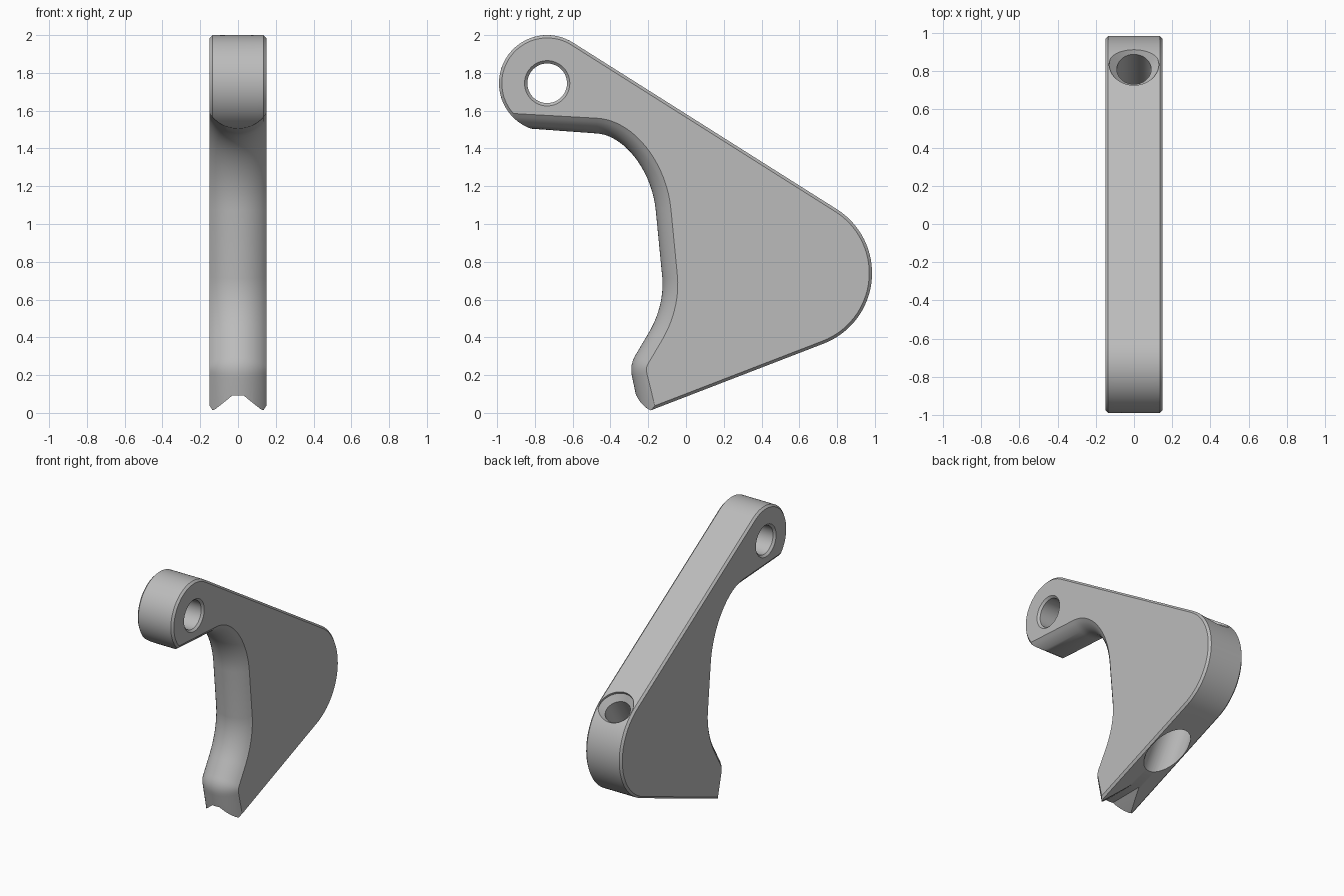
import bpy, bmesh, math
from mathutils import Vector

if "Cube" in bpy.data.objects:
    bpy.data.objects.remove(bpy.data.objects["Cube"])

HALF = 0.15                      # half thickness
CHAMFER = 0.015
BULGE, BULGE_R = 0.08, 0.18      # rounded front edge
HEAD, HEAD_R = Vector((-0.735, 1.745)), 0.255
HEEL, HEEL_R = Vector((0.585, 0.74)), 0.4
TOP_ANGLE, LOW_ANGLE = math.radians(57.7), math.radians(-68.9)

grey = bpy.data.materials.new("light grey metal")
grey.use_nodes = True
grey.diffuse_color = (0.5, 0.5, 0.5, 1)
grey.node_tree.nodes["Principled BSDF"].inputs["Base Color"].default_value = (0.5, 0.5, 0.5, 1)


def loft(name, rings):
    """Bridge equal-length rings of points and cap both ends."""
    bm = bmesh.new()
    rows = [[bm.verts.new(p) for p in ring] for ring in rings]
    for a, b in zip(rows, rows[1:]):
        for i in range(len(a)):
            j = (i + 1) % len(a)
            bm.faces.new((a[i], a[j], b[j], b[i]))
    bm.faces.new(rows[0])
    bm.faces.new(rows[-1])
    bmesh.ops.recalc_face_normals(bm, faces=bm.faces)
    mesh = bpy.data.meshes.new(name)
    bm.to_mesh(mesh)
    bm.free()
    mesh.materials.append(grey)
    obj = bpy.data.objects.new(name, mesh)
    bpy.context.collection.objects.link(obj)
    return obj


def bezier(p0, p1, p2, p3, steps):
    pts = []
    for i in range(steps + 1):
        t = i / steps
        s = 1 - t
        pts.append(Vector(p0) * s**3 + Vector(p1) * 3 * s * s * t
                   + Vector(p2) * 3 * s * t * t + Vector(p3) * t**3)
    return pts


def arc(centre, radius, start, end, steps):
    angles = [start + (end - start) * i / steps for i in range(steps + 1)]
    return [centre + radius * Vector((math.cos(a), math.sin(a))) for a in angles]


# Front edge curve, from the head down to the toe
front = [Vector((-0.92, 1.585))]
front += bezier((-0.47, 1.56), (-0.28, 1.55), (-0.105, 1.33), (-0.08, 1.08), 18)
front += bezier((-0.045, 0.72), (-0.036, 0.6), (-0.07, 0.48), (-0.13, 0.38), 12)
front += bezier((-0.195, 0.27), (-0.21, 0.245), (-0.213, 0.235), (-0.205, 0.2), 6)
front += [Vector((-0.165, 0.02))]

normals = []
for i in range(len(front)):
    a, b = front[max(i - 1, 0)], front[min(i + 1, len(front) - 1)]
    if i == 1:
        a = b - (front[1] - front[0])
    t = (b - a).normalized()
    normals.append(Vector((t.y, -t.x)))


def section(x):
    """Side outline at a given distance from the middle plane."""
    c = max(0, abs(x) - (HALF - CHAMFER))
    bulge = math.sqrt(BULGE_R**2 - x * x) - math.sqrt(BULGE_R**2 - HALF**2)
    inner = [p + n * bulge for p, n in zip(front, normals)]
    # slide the two ends along the head circle and the underside
    r = HEAD_R - c
    dz = inner[0].y - HEAD.y
    inner[0].x = HEAD.x - math.sqrt(max(r * r - dz * dz, 0))
    low = Vector((math.cos(LOW_ANGLE), math.sin(LOW_ANGLE)))
    reach = low.dot(HEEL) + HEEL_R - c
    inner[-1].y = (reach - low.x * inner[-1].x) / low.y
    start = inner[0] - HEAD
    end_angle = math.atan2(start.y, start.x) % math.tau
    outline = inner + arc(HEEL, HEEL_R - c, LOW_ANGLE, TOP_ANGLE, 32)
    outline += arc(HEAD, r, TOP_ANGLE, end_angle, 40)[:-1]
    return [(x, p.x, p.y) for p in outline]


# Main plate
half_steps = [0.02, 0.04, 0.06, 0.08, 0.1, 0.12, HALF - CHAMFER, HALF]
offsets = [-x for x in reversed(half_steps)] + [0] + half_steps
bracket = loft("bracket", [section(x) for x in offsets])


def lathe(name, origin, axis, profile, sides=48):
    """Turned cutter from (distance along axis, radius) pairs."""
    axis = Vector(axis).normalized()
    u = axis.orthogonal().normalized()
    v = axis.cross(u)
    rings = [[Vector(origin) + axis * t
              + r * (u * math.cos(k * math.tau / sides) + v * math.sin(k * math.tau / sides))
              for k in range(sides)] for t, r in profile]
    return loft(name, rings)


# Pivot hole, chamfered on both sides
pivot = lathe("pivot_hole_cutter", (0, HEAD.x, HEAD.y), (1, 0, 0),
              [(-0.17, 0.14), (-0.15, 0.12), (-0.135, 0.105),
               (0.135, 0.105), (0.15, 0.12), (0.17, 0.14)])
# Bolt hole through the heel, flared on top and counterbored underneath
bolt = lathe("bolt_hole_cutter", (0, 0.835, 1.052), (0, 0.5, 0.86),
             [(-1.4, 0.13), (-0.7, 0.13), (-0.7, 0.09), (-0.05, 0.09),
              (-0.01, 0.13), (0.2, 0.13)])
# Groove under the toe
half = [(0.16, -0.1), (0.16, 0.0), (0.12, 0.02), (0.075, 0.055), (0.03, 0.092)]
groove_shape = half + [(-x, z) for x, z in reversed(half)]
groove = loft("toe_groove_cutter", [[(x, y, z) for x, z in groove_shape] for y in (-0.6, 0.1)])

for cutter in (pivot, bolt, groove):
    cutter.hide_render = True
    mod = bracket.modifiers.new(cutter.name, "BOOLEAN")
    mod.operation = "DIFFERENCE"
    mod.solver = "EXACT"
    mod.object = cutter

bpy.ops.object.select_all(action="DESELECT")
bracket.select_set(True)
bpy.context.view_layer.objects.active = bracket
for mod in list(bracket.modifiers):
    bpy.ops.object.modifier_apply(modifier=mod.name)
for cutter in (pivot, bolt, groove):
    bpy.data.objects.remove(cutter)
bpy.ops.object.shade_smooth_by_angle(angle=math.radians(28))
